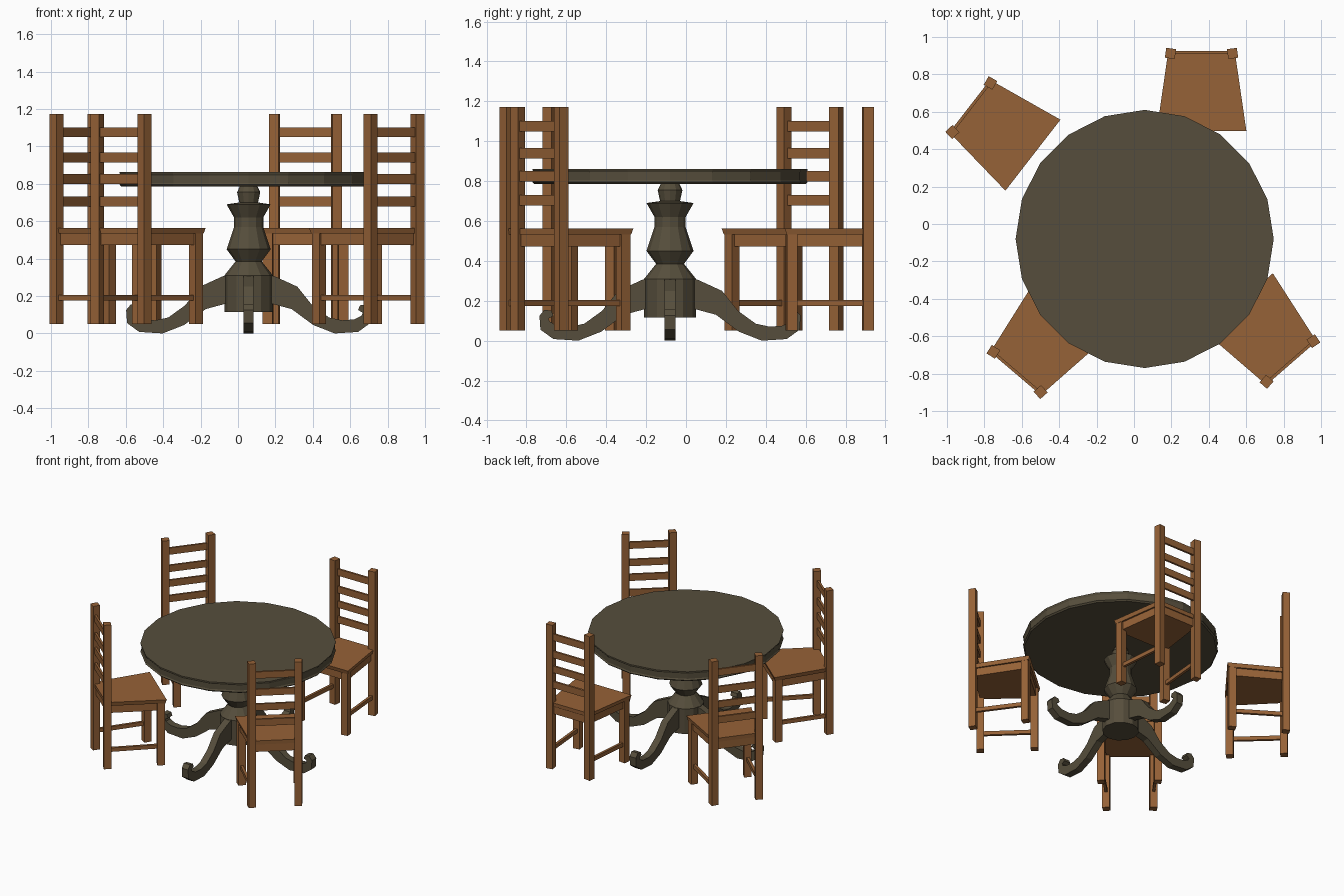
import bpy, bmesh, math
from mathutils import Matrix, Vector

if "Cube" in bpy.data.objects:
    bpy.data.objects.remove(bpy.data.objects["Cube"])


def material(name, rgb):
    m = bpy.data.materials.new(name)
    m.diffuse_color = (*rgb, 1)
    m.use_nodes = True
    m.node_tree.nodes["Principled BSDF"].inputs["Base Color"].default_value = m.diffuse_color
    return m


WOOD = material("warm_brown_wood", (0.305, 0.122, 0.038))
DARK = material("dark_olive_wood", (0.093, 0.076, 0.045))


def finish(name, bm, mat, matrix=Matrix()):
    bmesh.ops.recalc_face_normals(bm, faces=bm.faces)
    mesh = bpy.data.meshes.new(name)
    bm.to_mesh(mesh)
    bm.free()
    mesh.materials.append(mat)
    ob = bpy.data.objects.new(name, mesh)
    ob.matrix_world = matrix
    bpy.context.collection.objects.link(ob)


def loft(name, rings, mat, matrix=Matrix()):
    """Skin a list of equal-length point rings and cap both ends."""
    bm = bmesh.new()
    vs = [[bm.verts.new(p) for p in ring] for ring in rings]
    n = len(vs[0])
    for a, b in zip(vs, vs[1:]):
        for i in range(n):
            j = (i + 1) % n
            bm.faces.new((a[i], a[j], b[j], b[i]))
    bm.faces.new(vs[0])
    bm.faces.new(vs[-1])
    finish(name, bm, mat, matrix)


def turned(name, profile, sides, mat, matrix):
    loft(name, [[(r * math.cos(math.tau * i / sides), r * math.sin(math.tau * i / sides), z)
                 for i in range(sides)] for r, z in profile], mat, matrix)


def bar(name, a, b, w, h, mat, matrix):
    """Level bar from a to b, w across and h tall."""
    a, b = Vector(a), Vector(b)
    side = (b - a).cross(Vector((0, 0, 1))).normalized() * w / 2
    up = Vector((0, 0, h / 2))
    loft(name, [[p + side + up, p - side + up, p - side - up, p + side - up] for p in (a, b)], mat, matrix)


def post(name, x, y, z0, z1, size, turn, mat, matrix):
    s = size / 2
    rot = Matrix.Translation((x, y, 0)) @ Matrix.Rotation(turn, 4, 'Z')
    loft(name, [[(-s, -s, z), (s, -s, z), (s, s, z), (-s, s, z)] for z in (z0, z1)], mat, matrix @ rot)


def trapezoid(front, back, y0, y1, z):
    return [(-front, y0, z), (front, y0, z), (back, y1, z), (-back, y1, z)]


# Table top and turned pedestal
table = Matrix.Translation((0.057, -0.08, 0))
turned("table_top", [(0.68, 0.785), (0.69, 0.795), (0.684, 0.805), (0.684, 0.845), (0.69, 0.855), (0.69, 0.862)],
       20, DARK, table)
turned("pedestal", [(0.13, 0.115), (0.13, 0.31), (0.07, 0.385), (0.118, 0.45), (0.078, 0.57), (0.078, 0.62),
                    (0.118, 0.69), (0.05, 0.70), (0.062, 0.755), (0.045, 0.79)], 12, DARK, table)

# Four curled feet cut from one side profile
foot = [(0.10, 0.315), (0.14, 0.305), (0.26, 0.25), (0.34, 0.15), (0.43, 0.085), (0.50, 0.07), (0.565, 0.075),
        (0.603, 0.095), (0.61, 0.11), (0.585, 0.125), (0.595, 0.15), (0.63, 0.155), (0.655, 0.125),
        (0.65, 0.055), (0.585, 0.008), (0.46, 0.0), (0.345, 0.045), (0.23, 0.13), (0.10, 0.165)]
for k in range(4):
    loft("pedestal_foot", [[(r, y, z) for r, z in foot] for y in (-0.027, 0.027)], DARK,
         table @ Matrix.Rotation(k * math.pi / 2, 4, 'Z'))


# Ladder-back chair, origin between the back posts, facing -y
def chair(x, y, degrees):
    m = Matrix.Translation((x, y, 0)) @ Matrix.Rotation(math.radians(degrees), 4, 'Z')
    loft("seat", [trapezoid(0.232, 0.172, -0.408, 0.008, 0.533), trapezoid(0.24, 0.178, -0.416, 0.01, 0.563)],
         WOOD, m)
    loft("seat_apron", [trapezoid(0.216, 0.162, -0.395, 0.0, z) for z in (0.473, 0.533)], WOOD, m)
    for s in (-1, 1):
        turn = s * math.radians(8)
        post("back_post", s * 0.166, 0, 0.05, 1.172, 0.053, turn, WOOD, m)
        post("front_leg", s * 0.2, -0.382, 0.05, 0.533, 0.053, turn, WOOD, m)
        bar("side_stretcher", (s * 0.166, 0, 0.19), (s * 0.2, -0.382, 0.19), 0.02, 0.03, WOOD, m)
    for z in (1.075, 0.94, 0.825, 0.705):
        bar("back_slat", (-0.16, 0.004, z), (0.16, 0.004, z), 0.016, 0.052, WOOD, m)


chair(0.361, 0.912, 0)
chair(-0.869, 0.623, 52.2)
chair(-0.6255, -0.791, 139.6)
chair(0.834, -0.735, 221)
